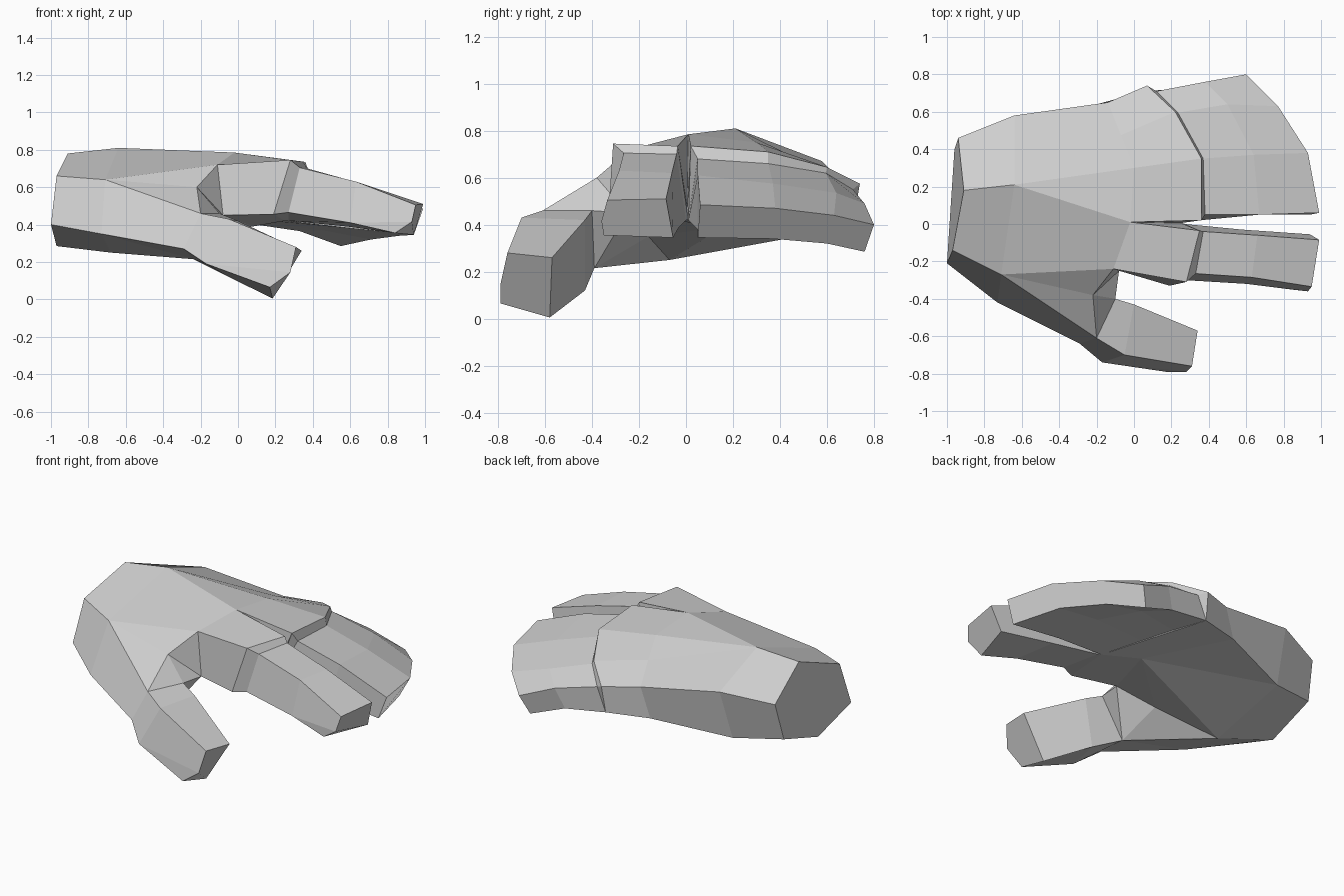
import bpy, bmesh

if "Cube" in bpy.data.objects:
    bpy.data.objects.remove(bpy.data.objects["Cube"])

skin = bpy.data.materials.new("light_grey")
skin.diffuse_color = (0.63, 0.63, 0.63, 1)
skin.use_nodes = True
skin.node_tree.nodes["Principled BSDF"].inputs["Base Color"].default_value = skin.diffuse_color


def loft(name, rings):
    """Skin a list of equal-length rings; repeated points collapse quads to triangles."""
    bm = bmesh.new()
    pts = {}

    def vert(p):
        if p not in pts:
            pts[p] = bm.verts.new(p)
        return pts[p]

    def face(ps):
        ps = list(dict.fromkeys(ps))
        if len(ps) > 2:
            vs = [vert(p) for p in ps]
            if not bm.faces.get(vs):
                bm.faces.new(vs)

    n = len(rings[0])
    for r, s in zip(rings, rings[1:]):
        for i in range(n):
            j = (i + 1) % n
            face([r[i], r[j], s[j], s[i]])
    face(rings[0][::-1])
    face(rings[-1])
    bmesh.ops.recalc_face_normals(bm, faces=bm.faces)
    me = bpy.data.meshes.new(name)
    bm.to_mesh(me)
    bm.free()
    me.materials.append(skin)
    ob = bpy.data.objects.new(name, me)
    bpy.context.collection.objects.link(ob)


# Shared points: heel of the thumb, web between thumb and index, finger split
heel_low, heel_top = (-.73, -.42, .35), (-.71, -.27, .64)
web_low, web_top = (-.24, -.39, .215), (-.22, -.38, .60)
web_thumb, web_side = (-.10, -.40, .46), (-.08, -.25, .45)
index_root, split = (-.11, -.24, .72), (-.02, .01, .785)

# Knuckle points, from index to little finger
k_low, k_index, k_inner = (.19, -.33, .455), (.28, -.31, .745), (.35, -.035, .735)
k_notch, k_long = (.25, .005, .47), (.36, .02, .735)
k_mid, k_ring, k_little = (.36, .35, .71), (.22, .60, .645), (.07, .74, .575)
k_little_low, k_bottom = (.06, .71, .405), (.25, .01, .42)

# Palm: wrist, heel, web and knuckle sections
wrist_a, wrist_b, wrist_c = (-1, -.21, .40), (-.97, -.14, .66), (-.91, .18, .78)
wrist_d, wrist_e, wrist_f = (-.94, .46, .625), (-.96, .40, .39), (-.97, .075, .285)
heel_c, heel_d = (-.64, .21, .81), (-.64, .58, .67)
side_low, side_mid = (-.66, .48, .35), (-.20, .64, .41)
under_heel, under_web, under_mid = (-.68, -.07, .25), (-.29, -.16, .35), (.08, .16, .39)
back = [index_root, split, split, split, (0, .30, .75), (-.07, .475, .68),
        (-.14, .65, .595), side_mid]
loft("palm", [
    [wrist_a] + [wrist_b] * 3 + [wrist_c] * 5 + [wrist_d, wrist_e, wrist_e, wrist_f, wrist_f],
    [heel_low] + [heel_top] * 3 + [heel_c] * 5 + [heel_d, side_low, side_low, under_heel, under_heel],
    [web_low, web_top, web_top] + back + [side_low, under_heel, under_heel],
    [web_low, web_top, web_top] + back + [side_low, under_heel, under_web],
    [web_low, web_thumb, web_top] + back + [side_low, under_heel, under_web],
    [web_side, web_side, web_top] + back + [side_low, under_heel, under_web],
    [web_side] * 3 + back + [side_low, under_mid, under_mid],
    [web_side] * 3 + back + [side_mid, under_mid, under_mid],
    [k_low, k_low, k_low, k_index, k_inner, k_notch, k_long, k_mid, k_ring, k_little,
     k_little_low, k_little_low, k_bottom, k_bottom],
])

# Thumb: outer low, outer middle, outer top, inner top, inner low
t1, t2, t_top = (-.29, -.64, .27), (-.17, -.74, .19), (-.20, -.61, .46)
loft("thumb", [
    [heel_low, heel_low, heel_top, web_top, web_low],
    [t1, t1, t_top, web_top, web_low],
    [t1, t1, t_top, web_thumb, web_low],
    [t2, t2, (-.05, -.70, .43), (0, -.43, .42), (-.05, -.43, .12)],
    [(.17, -.79, .065), (.28, -.79, .145), (.31, -.76, .28), (.34, -.57, .26), (.185, -.58, .005)],
])

# Index finger: outer low, outer middle, outer top, inner top, inner low
i1, i2 = (.27, -.30, .465), (.60, -.32, .41)
loft("index_finger", [
    [k_low, k_low, k_index, k_inner, k_bottom],
    [i1, i1, (.33, -.265, .705), (.37, -.04, .70), (.27, 0, .42)],
    [i2, i2, (.63, -.285, .63), (.66, -.06, .62), (.58, -.03, .39)],
    [(.84, -.35, .355), (.93, -.36, .415), (.95, -.335, .505), (.99, -.085, .51), (.94, -.055, .345)],
])

# Joined three fingers: four top points, then four underside points
root_under = [k_little_low, (.10, .48, .42), (.17, .28, .42), k_bottom]
loft("joined_fingers", [
    [k_long, k_mid, k_ring, k_little] + root_under,
    [(.38, .05, .68), (.37, .35, .66), (.235, .595, .62), (.12, .71, .55)] + root_under,
    [(.67, .05, .61), (.64, .37, .575), (.50, .64, .535), (.38, .76, .49),
     (.33, .73, .365), (.45, .60, .37), (.57, .36, .375), (.60, .05, .38)],
    [(.99, .06, .485), (.93, .38, .47), (.77, .63, .44), (.60, .80, .40),
     (.55, .76, .285), (.71, .60, .32), (.86, .37, .34), (.94, .05, .345)],
])
